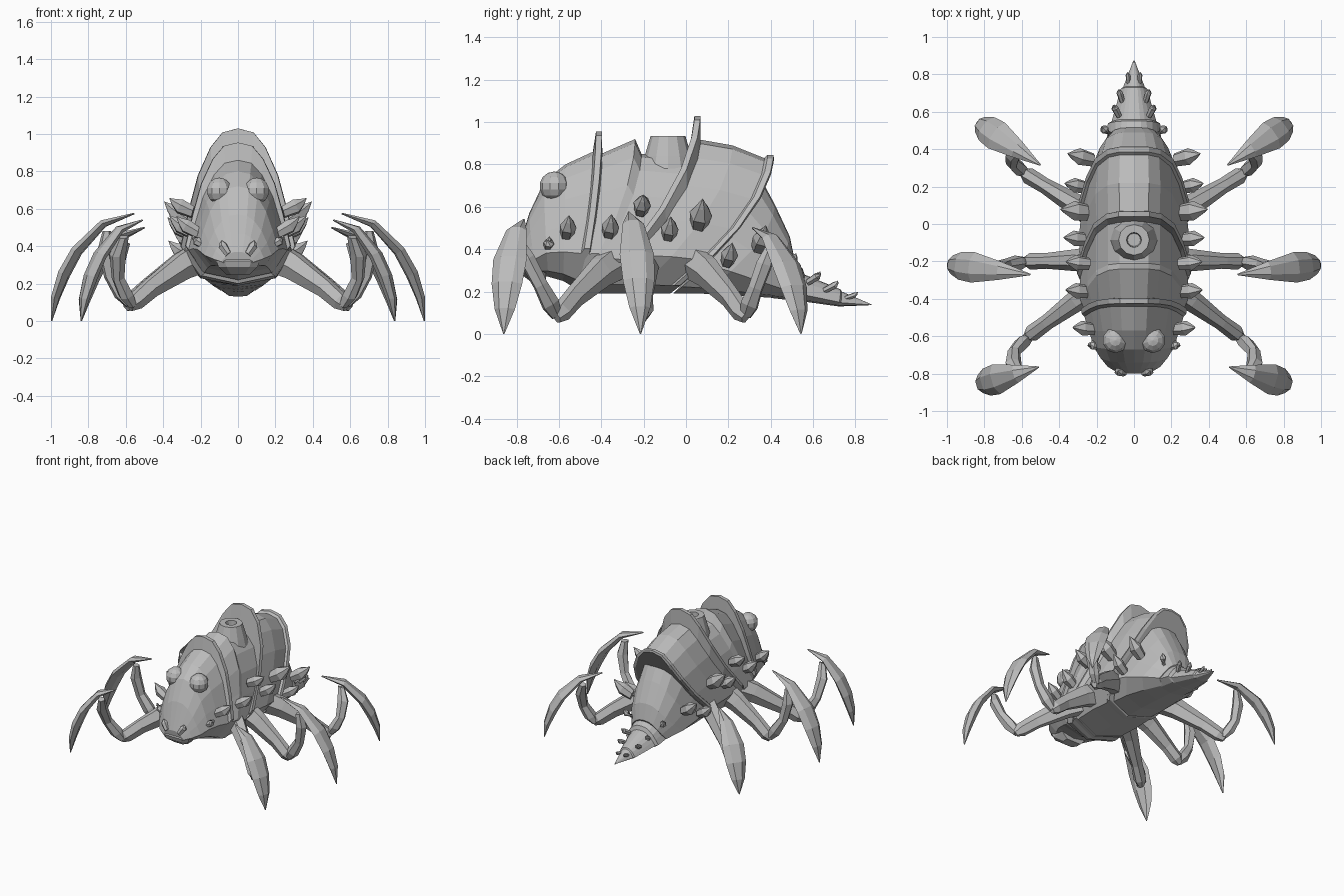
import bpy, bmesh, math
from mathutils import Vector

if "Cube" in bpy.data.objects:
    bpy.data.objects.remove(bpy.data.objects["Cube"])

grey = bpy.data.materials.new("shell grey")
grey.diffuse_color = (0.5, 0.5, 0.5, 1)
grey.use_nodes = True
grey.node_tree.nodes["Principled BSDF"].inputs["Base Color"].default_value = grey.diffuse_color


def finish(name, bm):
    bmesh.ops.recalc_face_normals(bm, faces=bm.faces)
    me = bpy.data.meshes.new(name)
    bm.to_mesh(me)
    bm.free()
    me.materials.append(grey)
    ob = bpy.data.objects.new(name, me)
    bpy.context.collection.objects.link(ob)
    return ob


def loft(name, rings, mirror=False):
    """Skin a list of closed rings; add a mirrored copy across x if wanted."""
    bm = bmesh.new()
    for s in ((1, -1) if mirror else (1,)):
        loops = [[bm.verts.new((p[0] * s, p[1], p[2])) for p in r] for r in rings]
        n = len(loops[0])
        for a, b in zip(loops, loops[1:]):
            for i in range(n):
                j = (i + 1) % n
                bm.faces.new((a[i], a[j], b[j], b[i]))
        bm.faces.new(loops[0])
        bm.faces.new(loops[-1][::-1])
    return finish(name, bm)


# Arched cross-section: half width and height fractions
ARCH = [(0, 1), (.27, .975), (.48, .88), (.7, .7), (.86, .48), (1, .25), (.68, .06), (0, 0)]


def arch(yt, zt, yb, zb, w):
    """Closed ring swept from top (yt, zt) to bottom (yb, zb), curving forward."""
    half = [(x * w, yt + (yb - yt) * (1 - t) ** 1.7, zb + (zt - zb) * t) for x, t in ARCH]
    return half + [(-x, y, z) for x, y, z in half[-2:0:-1]]


def shell(name, rows, lift=0, lean=0):
    """Body segment; a lift adds a raised ridge along its rear edge."""
    rows = list(rows)
    if lift:
        yt, zt, yb, zb, w = rows[-1]
        for dy, up, grow in ((lean, lift, .014), (lean + .028, lift, .018), (lean + .03, 0, -.012)):
            rows.append((yt + dy, zt + up, yb + dy, zb, w + grow))
    loft(name, [arch(*r) for r in rows])


# Body segments: top y, top z, bottom y, bottom z, half width
shell("head", [(-.80, .37, -.79, .30, .09), (-.77, .47, -.76, .29, .14), (-.74, .57, -.70, .28, .18),
               (-.67, .72, -.65, .27, .215), (-.57, .80, -.58, .25, .24), (-.44, .86, -.53, .22, .265)],
      lift=.095, lean=.015)
shell("front_shell", [(-.40, .85, -.52, .22, .26), (-.24, .92, -.52, .20, .285),
                      (-.21, .85, -.51, .20, .29), (.01, .83, -.49, .19, .29)], lift=.2, lean=.03)
shell("rear_shell", [(.05, .92, -.42, .19, .285), (.22, .89, -.25, .19, .295),
                     (.37, .83, -.12, .19, .28)], lift=.015, lean=.015)
shell("abdomen", [(.35, .74, -.06, .19, .25), (.42, .61, .08, .19, .245),
                  (.49, .46, .25, .18, .21), (.515, .34, .42, .17, .15)])
shell("tail", [(.50, .34, .40, .17, .145), (.55, .31, .53, .155, .14), (.56, .28, .54, .155, .12),
               (.73, .21, .72, .13, .07), (.735, .20, .73, .13, .058), (.875, .14, .875, .136, .003)])

# Vent on the back: outer wall, rim and hollow core
loft("vent", [[(r * math.cos(i * math.tau / 12), r * math.sin(i * math.tau / 12) - .085, z) for i in range(12)]
              for r, z in ((.125, .78), (.11, .84), (.082, .935), (.04, .935), (.035, .85))])

# Eyes
bm = bmesh.new()
for s in (1, -1):
    ret = bmesh.ops.create_uvsphere(bm, u_segments=10, v_segments=7, radius=.07)
    bmesh.ops.translate(bm, verts=ret["verts"], vec=(s * .1, -.622, .697))
finish("eyes", bm)

# Mouth: lower lip scoop
loft("lower_lip", [[(-w, -.66, z), (-w, f + .03, z), (-w * .6, f, z), (w * .6, f, z), (w, f + .03, z), (w, -.66, z)]
                   for w, f, z in ((.06, -.73, .245), (.105, -.79, .29), (.115, -.80, .32), (.09, -.79, .34))])


# Thorns: six-sided with a swollen middle and a hooked tip, size set by radius
def thorn(name, x, y, z, r):
    a = Vector((x, y, z))
    b = a + Vector((2.3 * r * min(1, x / .25), max(0, y) * .05 + r * .2, 2 * r if z < .58 else 1.6 * r))
    d = (b - a).normalized()
    out = Vector((d.x, d.y, d.z * .4)).normalized()
    rings = []
    for c, axis, rad in ((a - out * .03, out, r * .8), (a.lerp(b, .3) + out * .012, (out + d).normalized(), r),
                         (a.lerp(b, .65) + out * .01, d, r * .5), (b, d, .001)):
        u = axis.orthogonal().normalized()
        v = axis.cross(u)
        rings.append([c + (u * math.cos(k * math.pi / 3) + v * math.sin(k * math.pi / 3)) * rad for k in range(6)])
    loft(name, rings, mirror=True)


for name, spots in {
    "head_thorn": [(.20, -.65, .41, .025), (.24, -.56, .48, .04), (.07, -.79, .38, .025)],
    "side_thorn": [(.27, -.36, .48, .042), (.27, -.21, .59, .042), (.28, -.08, .47, .042),
                   (.27, .065, .53, .054), (.28, .20, .35, .04), (.25, .35, .42, .046)],
    "tail_thorn": [(.14, .49, .33, .025), (.092, .60, .255, .02), (.07, .68, .215, .018), (.03, .77, .172, .013)],
}.items():
    for i, spot in enumerate(spots):
        thorn("%s_%d" % (name, i + 1), *spot)


# Limbs: six-sided tubes with separate width and thickness at each path point
def limb(name, pts, sizes):
    chord = pts[-1] - pts[0]
    side = Vector((-chord.y, chord.x, 0)).normalized()
    rings = []
    for i, (p, (w, t)) in enumerate(zip(pts, sizes)):
        d = (pts[min(i + 1, len(pts) - 1)] - pts[max(i - 1, 0)]).normalized()
        n = d.cross(side).normalized()
        rings.append([p + side * a * w + n * b * t
                      for a, b in ((1, 0), (.45, 1), (-.45, 1), (-1, 0), (-.45, -1), (.45, -1))])
    loft(name, rings, mirror=True)


THIGH = [(.075, .085), (.06, .07), (.042, .05), (.045, .045), (.02, .025)]
SHIN = [(.025, .025), (.042, .04), (.035, .032), (.045, .035), (.03, .02)]
BLADE = [(.004, .004), (.05, .02), (.082, .028), (.075, .03), (.05, .022), (.003, .003)]


def leg(name, hip, knee, top, foot):
    hip, knee, top, foot = map(Vector, (hip, knee, top, foot))
    # Thigh drops to the knee with a slight upward bow
    limb(name + "_thighs", [hip.lerp(knee, f) + Vector((0, 0, .03 * math.sin(f * math.pi)))
                            for f in (0, .33, .72, .92, 1)], THIGH)
    # Blade follows a quarter arc from its raised tip down to the foot
    arc = [math.radians(a) for a in (0, 22, 44, 58, 72, 90)]
    blade = [top.lerp(foot, math.sin(a)) for a in arc]
    for p, a in zip(blade, arc):
        p.z = top.z * max(0, math.cos(a)) ** 1.3
    limb(name + "_blades", blade, BLADE)
    # Shin bows outward from the knee up to the blade
    start, end = knee + Vector((-.015, 0, .01)), blade[1] - Vector((.02, 0, .04))
    limb(name + "_shins", [start.lerp(end, f) + Vector((.06 * math.sin(f * math.pi), 0, 0))
                           for f in (0, .15, .4, .75, 1)], SHIN)


leg("front", (.16, -.30, .36), (.58, -.61, .075), (.51, -.765, .54), (.838, -.86, 0))
leg("middle", (.16, -.19, .36), (.59, -.20, .08), (.555, -.27, .575), (.997, -.215, 0))
leg("rear", (.16, .01, .36), (.60, .28, .075), (.50, .315, .50), (.838, .543, 0))
